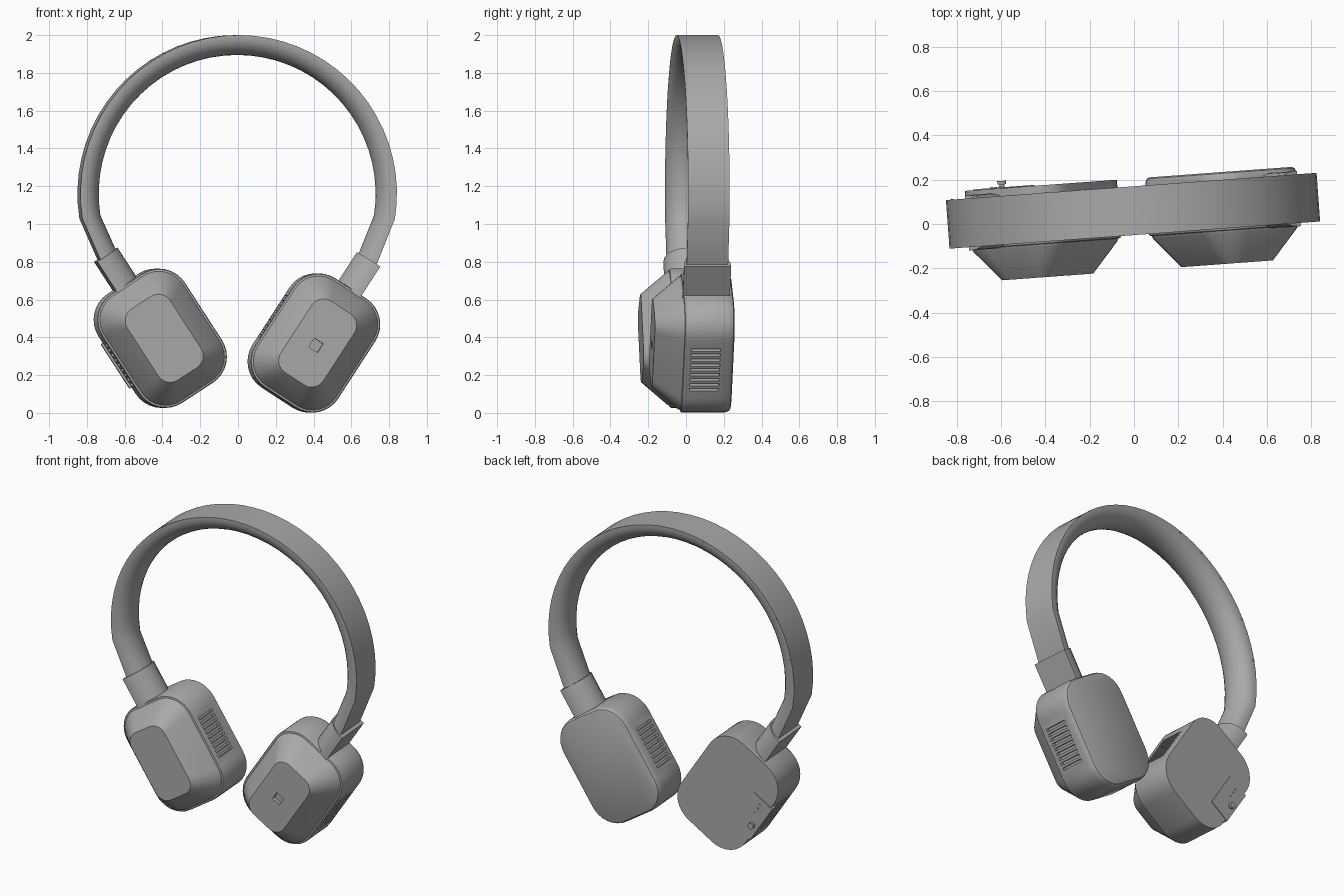
import bpy, bmesh
from math import sin, cos, pi, radians
from mathutils import Matrix, Vector

if "Cube" in bpy.data.objects:
    bpy.data.objects.remove(bpy.data.objects["Cube"])

grey = bpy.data.materials.new("plain_grey")
grey.use_nodes = True
grey.diffuse_color = (0.4, 0.4, 0.4, 1)
grey.node_tree.nodes["Principled BSDF"].inputs["Base Color"].default_value = (0.4, 0.4, 0.4, 1)

TURN = Matrix.Rotation(radians(4.2), 4, "Z")
LEAN = radians(33)
BAND_Y = 0.06


def cup_matrix(side):
    """Cup frame: side * x is outward, z runs up along the band."""
    return Matrix.Translation((side * 0.407, 0, 0.3825 - side * 0.0125)) @ Matrix.Rotation(side * LEAN, 4, "Y")


def make(name, bm, matrix, cutter=None, angle=32):
    bmesh.ops.recalc_face_normals(bm, faces=bm.faces)
    mesh = bpy.data.meshes.new(name)
    bm.to_mesh(mesh)
    bm.free()
    mesh.materials.append(grey)
    ob = bpy.data.objects.new(name, mesh)
    bpy.context.collection.objects.link(ob)
    ob.matrix_world = TURN @ matrix
    bpy.context.view_layer.update()
    bpy.ops.object.select_all(action="DESELECT")
    ob.select_set(True)
    bpy.context.view_layer.objects.active = ob
    if cutter:
        mod = ob.modifiers.new("cut", "BOOLEAN")
        mod.operation, mod.solver, mod.object = "DIFFERENCE", "EXACT", cutter
        bpy.ops.object.modifier_apply(modifier="cut")
        bpy.data.objects.remove(cutter)
    bpy.ops.object.shade_smooth_by_angle(angle=radians(angle))
    return ob


def box(bm, centre, size):
    bmesh.ops.create_cube(bm, size=1, matrix=Matrix.Translation(centre) @ Matrix.Diagonal((*size, 1)))


def skin(bm, rings):
    """Join closed rings of points into a capped solid."""
    loops = [[bm.verts.new(p) for p in ring] for ring in rings]
    n = len(loops[0])
    for a, b in zip(loops, loops[1:]):
        for i in range(n):
            bm.faces.new((a[i], a[(i + 1) % n], b[(i + 1) % n], b[i]))
    bm.faces.new(loops[0])
    bm.faces.new(loops[-1])


def rounded_ring(half_w, half_l, r, y, steps=8):
    ring = []
    for k, (sx, sz) in enumerate(((1, 1), (-1, 1), (-1, -1), (1, -1))):
        for i in range(steps + 1):
            a = (k + i / steps) * pi / 2
            ring.append((sx * (half_w - r) + r * cos(a), y, sz * (half_l - r) + r * sin(a)))
    return ring


def d_section(half_width, depth, lip=0.012, steps=14):
    """Flat outside, rounded inside: pairs of y and inward depth."""
    pts = [(half_width, 0)]
    for i in range(steps + 1):
        t = pi * i / steps
        pts.append((half_width * cos(t), lip + (depth - lip) * sin(t)))
    return pts + [(-half_width, 0)]


def sweep(bm, frames, section):
    skin(bm, [[o - n * d + Vector((0, BAND_Y + y, 0)) for y, d in section] for o, n in frames])


# Headband: circular arc running into the two sleeves
frames = []
for i in range(37):
    a = radians(-9 + 198 * i / 36)
    n = Vector((cos(a), 0, sin(a)))
    frames.append((Vector((0, 0, 1.16)) + n * 0.84, n))


def arm_end(side, z):
    m = cup_matrix(side)
    return m @ Vector((side * 0.052, 0, z)), m.to_3x3() @ Vector((side, 0, 0))


frames = [arm_end(1, z) for z in (0.36, 0.5)] + frames + [arm_end(-1, z) for z in (0.5, 0.36)]
bm = bmesh.new()
sweep(bm, frames, d_section(0.11, 0.105))
make("headband", bm, Matrix.Identity(4), angle=40)

# Small marks along the back edge of the right half of the band
bm = bmesh.new()
for deg in (105, 118, 131, 150, 168):
    a = radians(deg)
    bmesh.ops.create_cube(bm, size=0.012, matrix=Matrix.Translation(
        (0.832 * cos(a), BAND_Y + 0.106, 1.16 + 0.832 * sin(a))) @ Matrix.Rotation(-a, 4, "Y"))
make("band_marks", bm, Matrix.Identity(4))

for side, label in ((1, "left"), (-1, "right")):
    m = cup_matrix(side)

    # Sleeve between band and cup
    bm = bmesh.new()
    out = Vector((side, 0, 0))
    sweep(bm, [(out * 0.068 + Vector((0, 0, z)), out) for z in (0.3, 0.527)], d_section(0.125, 0.138))
    make(label + "_sleeve", bm, m, angle=40)

    # Slots on both long sides, plus a square socket in the left cup's front
    bm = bmesh.new()
    for s in (-1, 1):
        for i in range(9):
            box(bm, (s * 0.262, 0.055, (i - 4) * 0.031), (0.05, 0.155, 0.016))
    if side == 1:
        box(bm, (0, -0.21, -0.015), (0.055, 0.05, 0.055))
    cutter = make("slot_cutter", bm, m)
    cutter.hide_render = True

    # Cup: body, stepped rim, sloping front and flat front face
    w, l, r = 0.262, 0.345, 0.165
    back = [(0.205, 0.022), (0.199, 0.01), (0.185, 0.003), (0.165, 0)] if side == 1 else [(0.205, 0)]
    layers = back + [(-0.05, 0), (-0.058, 0.004), (-0.06, 0.014), (-0.072, 0.018)]
    rings = [rounded_ring(w - d, l - d, r - d, y) for y, d in layers]
    rings.append(rounded_ring(0.135, 0.225, 0.075, -0.21))
    bm = bmesh.new()
    skin(bm, rings)
    make(label + "_cup", bm, m, cutter)

# Control panel on the back outer edge of the right cup
m = cup_matrix(-1)
bm = bmesh.new()
box(bm, (-0.2, 0.188, 0), (0.15, 0.042, 0.28))
make("control_panel", bm, m)


def stud(name, x, z, radius, y0, y1, sides=12):
    bm = bmesh.new()
    skin(bm, [[(x + radius * cos(2 * pi * i / sides), y, z + radius * sin(2 * pi * i / sides))
               for i in range(sides)] for y in (y0, y1)])
    make(name, bm, m)


stud("control_stem", -0.235, -0.04, 0.011, 0.2, 0.225)
stud("control_knob", -0.235, -0.04, 0.02, 0.222, 0.238)
for z in (0.03, 0.07, 0.1):
    stud("indicator", -0.2, z, 0.007, 0.2, 0.213)
